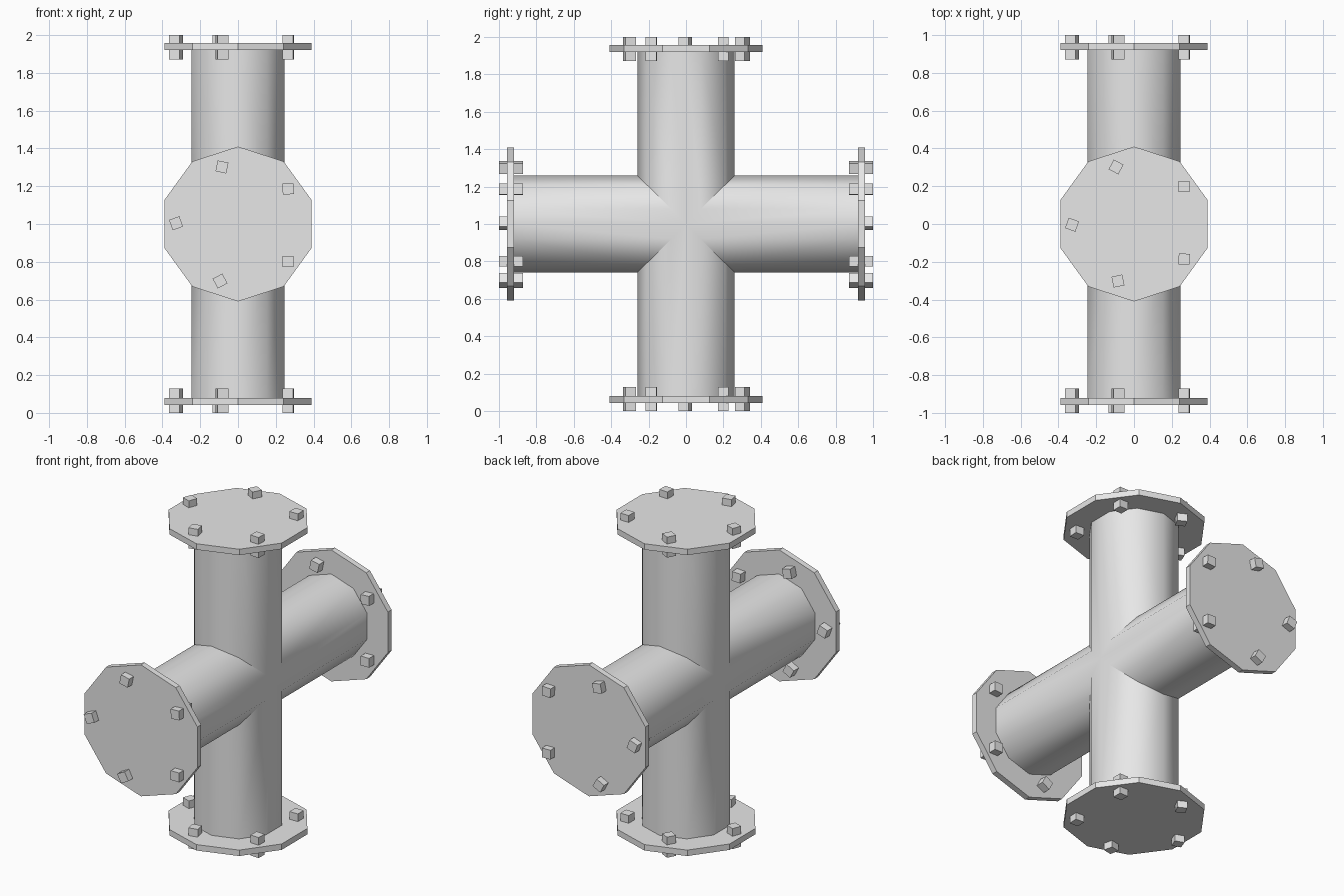
import bpy, bmesh, math
from mathutils import Matrix, Vector

if "Cube" in bpy.data.objects:
    bpy.data.objects.remove(bpy.data.objects["Cube"])

metal = bpy.data.materials.new("light grey metal")
metal.diffuse_color = (0.8, 0.8, 0.8, 1)
metal.use_nodes = True
metal.node_tree.nodes["Principled BSDF"].inputs["Base Color"].default_value = metal.diffuse_color

CENTRE = Vector((0, 0, 1))
PIPE_R, FLANGE_R = 0.26, 0.41
FLANGE_IN, FLANGE_OUT = 0.92, 0.957
BOLT_IN, BOLT_OUT = 0.872, 1.0
# bolt x, sideways offset, turn in degrees
BOLTS = [(0.265, 0.186, 3), (-0.085, 0.302, -12), (-0.328, 0.004, 20),
         (-0.095, -0.302, 28), (0.265, -0.199, 0)]

# each arm maps (x, sideways, outward) to world space
ARMS = {
    "top":    lambda x, t, d: Vector((x, -t, d)),
    "bottom": lambda x, t, d: Vector((x, -t, -d)),
    "front":  lambda x, t, d: Vector((x, -d, t)),
    "back":   lambda x, t, d: Vector((x, d, t)),
}


def finish(name, bm, smooth=False):
    bmesh.ops.recalc_face_normals(bm, faces=bm.faces)
    me = bpy.data.meshes.new(name)
    bm.to_mesh(me)
    bm.free()
    me.materials.append(metal)
    ob = bpy.data.objects.new(name, me)
    ob.location = CENTRE
    bpy.context.collection.objects.link(ob)
    if smooth:
        bpy.ops.object.select_all(action='DESELECT')
        ob.select_set(True)
        bpy.context.view_layer.objects.active = ob
        bpy.ops.object.shade_smooth_by_angle(angle=math.radians(48))
    return ob


def decagon(r):
    return [(r * math.cos(math.radians(18 + 36 * k)),
             r * math.sin(math.radians(18 + 36 * k))) for k in range(10)]


def prism(bm, arm, points, d0, d1):
    a = [bm.verts.new(arm(x, t, d0)) for x, t in points]
    b = [bm.verts.new(arm(x, t, d1)) for x, t in points]
    n = len(points)
    bm.faces.new(a)
    bm.faces.new(b)
    for i in range(n):
        bm.faces.new((a[i], a[(i + 1) % n], b[(i + 1) % n], b[i]))


# cross pipe: four ten-sided arms, mitred where they meet
ring = decagon(PIPE_R)
flat = PIPE_R * math.cos(math.radians(18))
ring = ring[:5] + [(-flat, 0)] + ring[5:] + [(flat, 0)]
bm = bmesh.new()
for arm in ARMS.values():
    inner = [bm.verts.new(arm(x, t, abs(t))) for x, t in ring]
    outer = [bm.verts.new(arm(x, t, FLANGE_IN + 0.01)) for x, t in ring]
    for i in range(len(ring)):
        j = (i + 1) % len(ring)
        bm.faces.new((inner[i], inner[j], outer[j], outer[i]))
bmesh.ops.remove_doubles(bm, verts=bm.verts, dist=0.0005)
finish("cross_pipe", bm, smooth=True)

# flanges and their bolts on every arm
for name, arm in ARMS.items():
    bm = bmesh.new()
    prism(bm, arm, decagon(FLANGE_R), FLANGE_IN, FLANGE_OUT)
    finish(name + "_flange", bm)

    bm = bmesh.new()
    for x, t, turn in BOLTS:
        rot = Matrix.Rotation(math.radians(turn), 2)
        square = [rot @ Vector((sx * 0.029, sy * 0.029))
                  for sx, sy in ((-1, -1), (1, -1), (1, 1), (-1, 1))]
        prism(bm, arm, [(x + p.x, t + p.y) for p in square], BOLT_IN, BOLT_OUT)
    finish(name + "_bolts", bm)
